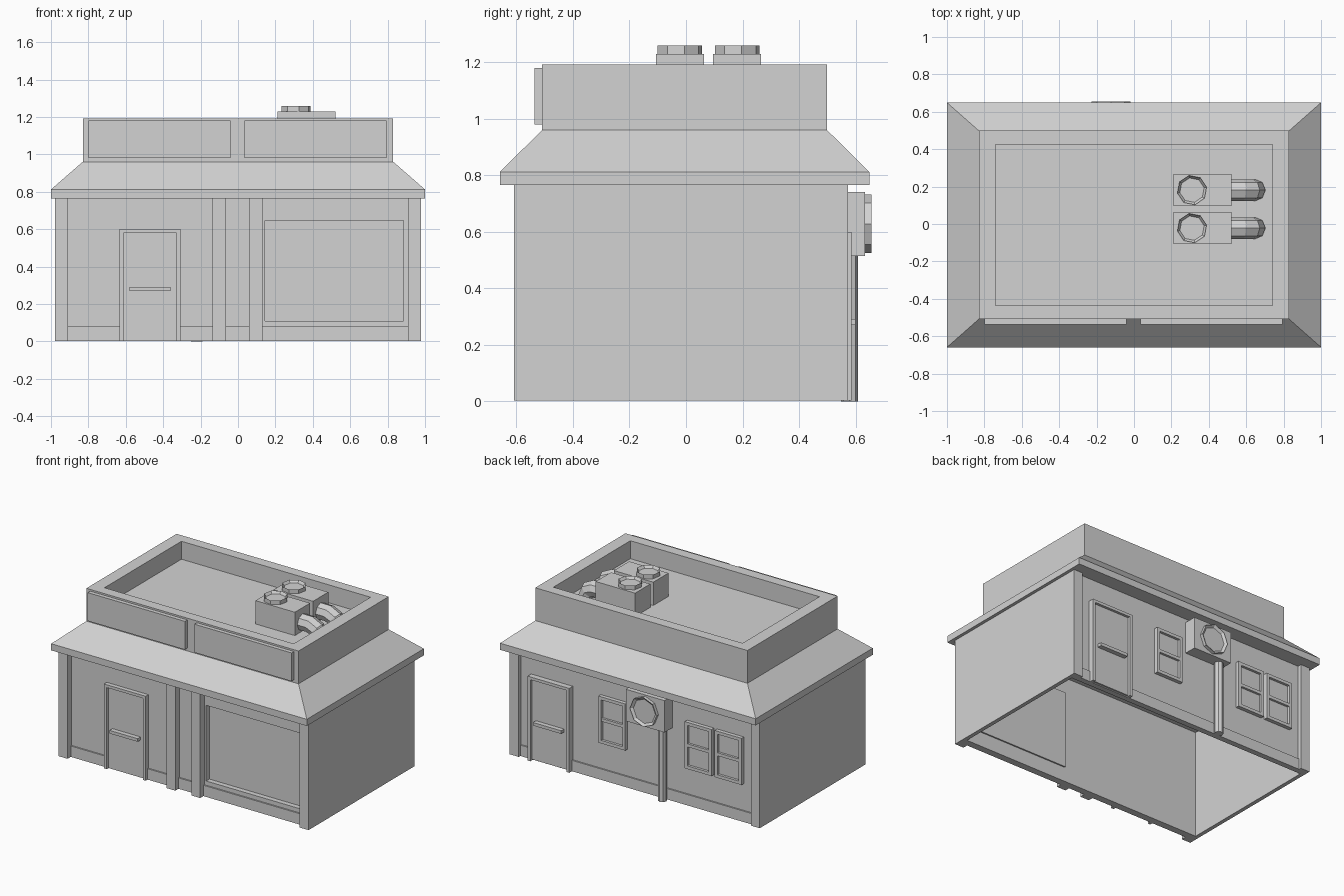
import bpy, bmesh
from math import pi
from mathutils import Matrix

cube = bpy.data.objects.get("Cube")
if cube:
    bpy.data.objects.remove(cube, do_unlink=True)

grey = bpy.data.materials.new("plain grey")
grey.use_nodes = True
tone = (0.65, 0.65, 0.65, 1)
grey.diffuse_color = tone
grey.node_tree.nodes["Principled BSDF"].inputs["Base Color"].default_value = tone


def finish(name, bm):
    bmesh.ops.recalc_face_normals(bm, faces=bm.faces[:])
    mesh = bpy.data.meshes.new(name)
    bm.to_mesh(mesh)
    bm.free()
    mesh.materials.append(grey)
    obj = bpy.data.objects.new(name, mesh)
    bpy.context.collection.objects.link(obj)
    return obj


def add_box(bm, xs, ys, zs):
    spans = [sorted(s) for s in (xs, ys, zs)]
    size = [b - a for a, b in spans]
    mid = [(a + b) / 2 for a, b in spans]
    bmesh.ops.create_cube(bm, size=1, matrix=Matrix.Translation(mid) @ Matrix.Diagonal((*size, 1)))


def box(name, xs, ys, zs):
    bm = bmesh.new()
    add_box(bm, xs, ys, zs)
    return finish(name, bm)


def surround(name, outer_x, outer_z, hole_x, hole_z, ys):
    """Four bars around a rectangular opening."""
    bm = bmesh.new()
    add_box(bm, (outer_x[0], hole_x[0]), ys, outer_z)
    add_box(bm, (hole_x[1], outer_x[1]), ys, outer_z)
    if hole_z[0] > outer_z[0]:
        add_box(bm, hole_x, ys, (outer_z[0], hole_z[0]))
    add_box(bm, hole_x, ys, (hole_z[1], outer_z[1]))
    return finish(name, bm)


def fan(name, place, radius, depth):
    """Octagonal drum with a sunken centre, pointing along local z."""
    bm = bmesh.new()
    bmesh.ops.create_cone(bm, cap_ends=True, segments=8, radius1=radius, radius2=radius, depth=depth,
                          matrix=Matrix.Translation((0, 0, depth / 2)))
    top = max(bm.faces, key=lambda f: f.calc_center_median().z)
    bmesh.ops.inset_region(bm, faces=[top], thickness=radius * 0.17)
    bmesh.ops.translate(bm, verts=top.verts[:], vec=(0, 0, -depth * 0.6))
    bmesh.ops.transform(bm, verts=bm.verts[:], matrix=place)
    return finish(name, bm)


# Roof: eaves, sloped skirt, parapet and sunken deck in one lofted shell
bm = bmesh.new()
steps = [(1, .654, .765), (1, .654, .812), (.83, .504, .96),
         (.83, .504, 1.192), (.74, .43, 1.192), (.74, .43, 1.065)]
rings = []
for hx, hy, z in steps:
    rings.append([bm.verts.new((sx * hx, sy * hy - .005, z))
                  for sx, sy in ((-1, -1), (1, -1), (1, 1), (-1, 1))])
for low, high in zip(rings, rings[1:]):
    for i in range(4):
        j = (i + 1) % 4
        bm.faces.new((low[i], low[j], high[j], high[i]))
bm.faces.new(rings[0][::-1])
bm.faces.new(rings[-1])
finish("roof", bm)

# Sign boards on the front parapet
for side, xs in (("right", (-.8, -.04)), ("left", (.035, .795))):
    box(side + "_sign_board", xs, (-.537, -.505), (.98, 1.18))

# Outer shell: side walls, corner posts and front pilasters
TOP = .766
FRONT, BACK = -.608, .573
for side, s in (("right", -1), ("left", 1)):
    box(side + "_wall", (s * .95, s * .978), (FRONT, BACK), (.003, TOP))
    box(side + "_front_post", (s * .908, s * .978), (FRONT, -.55), (.003, TOP))
    box(side + "_back_post", (s * .908, s * .978), (.535, BACK), (.003, TOP))
for side, xs in (("right", (-.135, -.065)), ("left", (.06, .13))):
    box(side + "_pilaster", xs, (FRONT, -.55), (.003, TOP))

# Front wall with a sunken shop window, back wall and base boards
surround("front_wall", (-.95, .95), (.003, TOP), (.145, .885), (.11, .645), (-.562, -.522))
box("shop_window_pane", (.14, .89), (-.526, -.512), (.105, .65))
box("back_wall", (-.95, .95), (.515, .545), (.003, TOP))
box("front_base_board", (-.95, .95), (-.572, -.55), (.003, .08))
box("back_base_board", (-.95, .95), (.53, .555), (.003, .08))


# Doors with frame, leaf and push bar
def door(name, x, wall, face, out):
    surround(name + "_frame", (x - .163, x + .163), (.003, .6),
             (x - .142, x + .142), (.003, .58), (wall, face))
    box(name + "_leaf", (x - .145, x + .145), (wall, face - out * .018), (.01, .582))
    box(name + "_push_bar", (x - .11, x + .11), (face - out * .02, face + out * .015), (.27, .292))


door("front_door", -.47, -.555, -.593, -1)
door("back_door", .667, .54, .585, 1)

# Back windows with two stacked panes
for i, x in enumerate((.18, -.495, -.73)):
    name = f"back_window_{i + 1}"
    surround(name + "_frame", (x - .105, x + .105), (.27, .6),
             (x - .083, x + .083), (.292, .578), (.54, .572))
    box(name + "_rail", (x - .085, x + .085), (.54, .57), (.425, .447))
    box(name + "_pane", (x - .085, x + .085), (.54, .554), (.285, .585))

# Wall-mounted cooling unit and its drain pipe
box("wall_unit", (-.275, .028), (.54, .633), (.515, .74))
fan("wall_unit_fan", Matrix.Translation((-.124, .633, .628)) @ Matrix.Rotation(-pi / 2, 4, "X"), .104, .023)
bm = bmesh.new()
bmesh.ops.create_cone(bm, cap_ends=True, segments=8, radius1=.03, radius2=.03, depth=.52,
                      matrix=Matrix.Translation((-.22, .578, .26)))
finish("drain_pipe", bm)

# Rooftop units with fans and bent ducts
for side, y in (("back", .181), ("front", -.022)):
    box(side + "_roof_unit", (.212, .52), (y - .085, y + .085), (1.06, 1.23))
    fan(side + "_roof_fan", Matrix.Translation((.31, y, 1.229)) @ Matrix.Rotation(.2, 4, "Z"), .08, .03)
    curve = bpy.data.curves.new(side + "_duct", "CURVE")
    curve.dimensions = "3D"
    curve.bevel_depth = .058
    curve.bevel_resolution = 2
    curve.use_fill_caps = True
    path = ((.5, 1.13), (.585, 1.13), (.63, 1.11), (.648, 1.06))
    line = curve.splines.new("POLY")
    line.points.add(len(path) - 1)
    for point, (x, z) in zip(line.points, path):
        point.co = (x, y, z, 1)
    line.use_smooth = False
    curve.materials.append(grey)
    bpy.context.collection.objects.link(bpy.data.objects.new(side + "_duct", curve))
